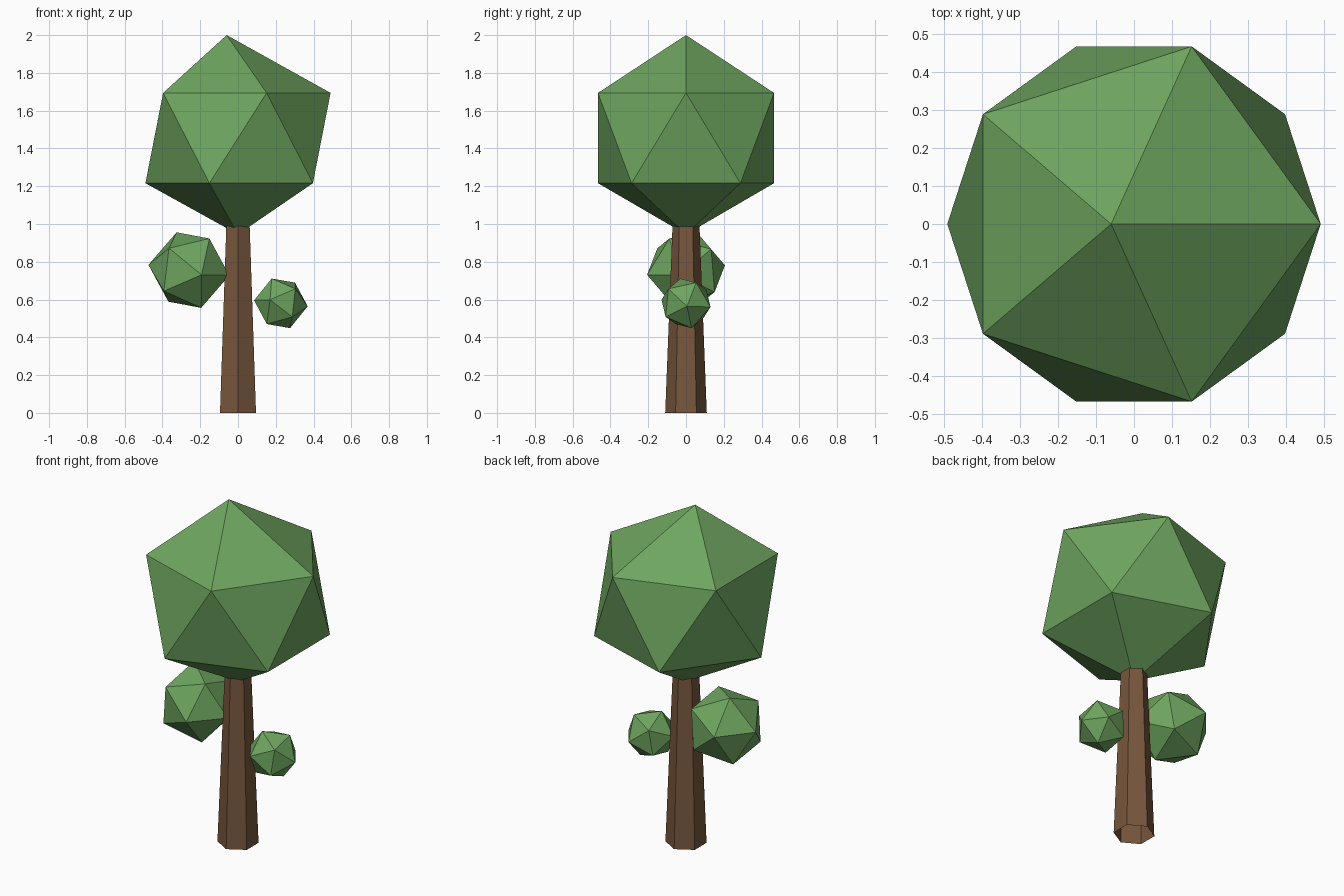
import bpy, bmesh, math
from mathutils import Vector

if "Cube" in bpy.data.objects:
    bpy.data.objects.remove(bpy.data.objects["Cube"])


def material(name, rgb):
    m = bpy.data.materials.new(name)
    m.diffuse_color = (*rgb, 1)
    m.use_nodes = True
    m.node_tree.nodes["Principled BSDF"].inputs["Base Color"].default_value = m.diffuse_color
    return m


GREEN = material("leaf green", (0.156, 0.376, 0.114))
BROWN = material("bark brown", (0.185, 0.093, 0.046))


def add_object(name, bm, mat):
    bmesh.ops.recalc_face_normals(bm, faces=bm.faces)
    mesh = bpy.data.meshes.new(name)
    bm.to_mesh(mesh)
    bm.free()
    mesh.materials.append(mat)
    ob = bpy.data.objects.new(name, mesh)
    bpy.context.collection.objects.link(ob)
    return ob


def icosahedron(radius, axis, toward):
    """Twelve corners: a pole on axis, one neighbour leaning to toward."""
    a = Vector(axis).normalized()
    t = Vector(toward)
    u = (t - a * t.dot(a)).normalized()
    v = a.cross(u)
    upper = [a]
    for i in range(5):
        ang = math.radians(72 * i)
        ring = u * math.cos(ang) + v * math.sin(ang)
        upper.append((a + 2 * ring) / math.sqrt(5))
    return [p * radius for p in upper] + [-p * radius for p in upper]


def foliage(name, points, centre):
    bm = bmesh.new()
    for p in points:
        bm.verts.new(p + Vector(centre))
    bmesh.ops.convex_hull(bm, input=bm.verts)
    return add_object(name, bm, GREEN)


# Main crown: slightly flattened, with its tip pushed to the left
pts = icosahedron(0.548, (0, 0, 1), (1, 0, 0))
pts = [Vector((p.x, p.y, p.z * 0.975)) for p in pts]
pts[0] = Vector((-0.06, 0, 0.545))
pts[6] = Vector((0, 0, -0.51))
foliage("main_crown", pts, (0, 0, 1.455))

# Two tilted side tufts
foliage("left_tuft", icosahedron(0.218, (0.067, -0.206, -0.025), (-0.107, -0.152, 0.117)),
        (-0.26, 0, 0.756))
foliage("right_tuft", icosahedron(0.143, (-27, -1, 3), (-9, -25.5, 3.5)),
        (0.227, 0, 0.58))

# Six-sided tapered trunk, open at the bottom, top hidden in the crown
bm = bmesh.new()
rings = []
for z, r in ((0, 0.11), (1.0, 0.071)):
    rings.append([bm.verts.new((r * math.sin(math.radians(60 * i)),
                                r * math.cos(math.radians(60 * i)), z)) for i in range(6)])
low, high = rings
for i in range(6):
    j = (i + 1) % 6
    bm.faces.new((low[i], low[j], high[j], high[i]))
bm.faces.new(high)
add_object("trunk", bm, BROWN)
